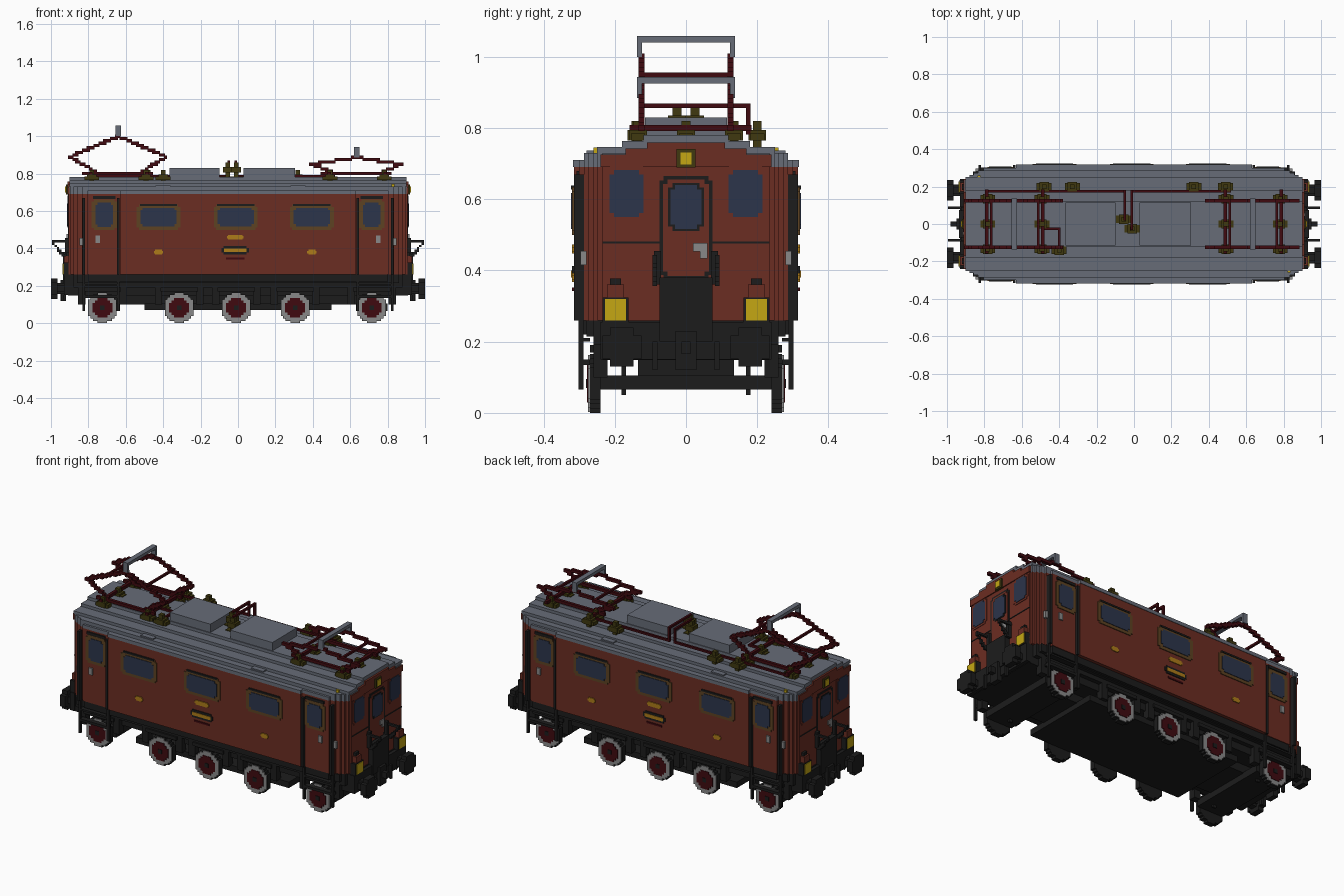
import bpy
import bmesh
from math import sqrt
from mathutils import Matrix, Vector

STEP = .0125        # block size
END = .905          # cab end wall
SIDE = .315         # middle side wall
DOOR_SIDE = .3      # recessed wall at the cab doors
SILL, EAVES = .26, .69
ENDS = (-1, 1)

if "Cube" in bpy.data.objects:
    bpy.data.objects.remove(bpy.data.objects["Cube"], do_unlink=True)


def material(name, *rgb):
    mat = bpy.data.materials.new(name)
    mat.use_nodes = True
    mat.diffuse_color = (*rgb, 1)
    shader = next(node for node in mat.node_tree.nodes if node.type == "BSDF_PRINCIPLED")
    shader.inputs["Base Color"].default_value = (*rgb, 1)
    shader.inputs["Roughness"].default_value = .8
    return mat


BROWN = material("red brown paint", .148, .026, .016)
GREY = material("roof grey", .135, .15, .185)
BLACK = material("frame black", .012, .012, .012)
GLASS = material("window blue", .025, .035, .07)
RED = material("dark red", .05, .003, .005)
OLIVE = material("insulator olive", .05, .04, .005)
STEEL = material("light steel", .25, .25, .25)
YELLOW = material("lamp yellow", .56, .39, .007)
TRIM = material("window trim", .11, .055, .016)
GOLD = material("plate gold", .42, .2, .01)


def finish(name, mat, bm):
    mesh = bpy.data.meshes.new(name)
    bm.to_mesh(mesh)
    bm.free()
    mesh.materials.append(mat)
    bpy.context.collection.objects.link(bpy.data.objects.new(name, mesh))


def span(value):
    """A single number means a range centred on zero."""
    return value if isinstance(value, tuple) else (-value, value)


def around(centre, half):
    return (centre - half, centre + half)


def join(name, mat, blocks, mirror=""):
    """One object from blocks given as x, y and z ranges, mirrored where asked."""
    bm = bmesh.new()
    for flip_x in ENDS if "x" in mirror else ENDS[1:]:
        for flip_y in ENDS if "y" in mirror else ENDS[1:]:
            for block_ranges in blocks:
                low, high = (Vector(corner) for corner in zip(*map(span, block_ranges)))
                middle = (low + high) / 2
                middle.x *= flip_x
                middle.y *= flip_y
                place = Matrix.Translation(middle) @ Matrix.Diagonal((*(high - low), 1))
                bmesh.ops.create_cube(bm, size=1, matrix=place)
    finish(name, mat, bm)


def block(name, mat, x, y, z, mirror=""):
    join(name, mat, [(x, y, z)], mirror)


def stair_prism(name, mat, steps, bottom, top):
    """Prism whose four plan corners are cut in steps of half length and half width."""
    quarter = []
    for (x, y), following in zip(steps, steps[1:] + [None]):
        quarter.append((x, y))
        if following:
            quarter.append((following[0], y))
    half = quarter + [(-x, y) for x, y in reversed(quarter)]
    bm = bmesh.new()
    base = bm.faces.new([bm.verts.new((x, y, bottom)) for x, y in half + [(-x, -y) for x, y in half]])
    grown = bmesh.ops.extrude_face_region(bm, geom=[base])["geom"]
    moved = [item for item in grown if isinstance(item, bmesh.types.BMVert)]
    bmesh.ops.translate(bm, vec=(0, 0, top - bottom), verts=moved)
    bmesh.ops.recalc_face_normals(bm, faces=bm.faces)
    finish(name, mat, bm)


def disc(x, z, radius, y):
    """Rows of blocks forming a stepped disc that faces sideways."""
    rows = round(2 * radius / STEP)
    height = 2 * radius / rows
    blocks = []
    for row in range(rows):
        rise = height * (row + .5) - radius
        width = max(height, round(sqrt(radius ** 2 - rise ** 2) / height) * height)
        blocks.append((around(x, width), y, around(z + rise, height / 2)))
    return blocks


def trail(*points, thick=STEP):
    """Blocks following a path, snapped to the grid."""
    cells = set()
    for start, stop in zip(map(Vector, points), map(Vector, points[1:])):
        count = max(1, int((stop - start).length / STEP * 1.5))
        for i in range(count + 1):
            cells.add(tuple(round(c / STEP) for c in start.lerp(stop, i / count)))
    return [tuple(around(c * STEP, thick / 2) for c in cell) for cell in sorted(cells)]


def side_panel(x, z, width, height, wall, lift):
    """Thin plate on a side wall with notched corners."""
    depth = (wall - .001, wall + lift)
    w, h, notch = width / 2, height / 2, min(STEP, height / 4)
    return [(around(x, w), depth, around(z, h - notch)), (around(x, w - notch), depth, around(z, h))]


def end_panel(y, z, width, height, lift):
    return [(depth, across, up) for across, depth, up in side_panel(y, z, width, height, END, lift)]


# Body shell and stepped roof
corner = [(END - .1 * (i / 5) ** 1.5, .235 + .013 * i) for i in range(6)]
stair_prism("body", BROWN, corner + [(.63, SIDE)], SILL, EAVES)
stair_prism("roof_edge", GREY, corner + [(.63, SIDE + .003)], EAVES, .71)
stair_prism("roof_lower", GREY, corner[:-1], .71, .73)
height = .73
for name, width in ("lower", .25), ("middle", .18), ("upper", .12):
    block("roof_step_" + name, GREY, x=.9, y=width, z=(height, height + .017))
    block("end_gable_" + name, BROWN, x=(.9, END + .006), y=width - .01, z=(EAVES, height - .005), mirror="x")
    height += .017
block("roof_housing_long", GREY, x=(-.365, -.1), y=.115, z=(.77, .83))
block("roof_housing_short", GREY, x=(.03, .305), y=.115, z=(.77, .83))
join("roof_hatches", GREY, [(around(x, .04), (.25, .28), (.73, .737)) for x in (-.4, .32)], "y")

# Side windows and cab doors
windows = (-.425, -.012, .395)
for name, mat, width, height, lift in (("frames", TRIM, .235, .135, .005), ("panes", GLASS, .195, .1, .008)):
    join("window_" + name, mat, [b for x in windows for b in side_panel(x, .567, width, height, SIDE, lift)], "y")
    join("cab_door_" + name, mat, side_panel(.715, .58, width - .1, height + .03, DOOR_SIDE, lift), "xy")
join("window_hoods", BLACK, [(around(x, .1), (SIDE, SIDE + .008), (.628, .638)) for x in windows], "y")
for name, x in ("inner", .64), ("outer", .825):
    block(name + "_door_rail", BLACK, x=around(x, .007), y=(.285, SIDE), z=(SILL, .67), mirror="xy")
    block(name + "_step_hanger", BLACK, x=around(x, .007), y=(.288, .302), z=(.065, SILL), mirror="xy")
block("cab_door_hood", BLACK, x=around(.715, .06), y=(DOOR_SIDE, .308), z=(.665, .68), mirror="xy")
block("cab_door_handles", STEEL, x=around(.75, .012), y=(DOOR_SIDE, .308), z=(.43, .47), mirror="xy")
block("corner_handles", STEEL, x=around(.84, .008), y=(.28, .296), z=(.415, .455), mirror="xy")

# Side plates
plate_x = -.015
join("number_plate_border", BLACK, side_panel(plate_x, .39, .145, .045, SIDE, .005), "y")
block("number_plate", GOLD, x=around(plate_x, .06), y=(SIDE, SIDE + .008), z=around(.39, .01), mirror="y")
join("upper_plate", GOLD, side_panel(plate_x, .46, .09, .026, SIDE, .005), "y")
join("emblems", GOLD, [b for x in windows[::2] for b in side_panel(x, .38, .05, .026, SIDE, .005)], "y")
block("lower_stripe", RED, x=around(plate_x, .05), y=(SIDE, SIDE + .005), z=around(.347, .005), mirror="y")

# Cab end windows and door, each layer a little prouder
for name, mat, inset, lift in (("border", BROWN, 0, .003), ("pane", GLASS, .022, .006)):
    join("end_window_" + name, mat, end_panel(.167, .616, .118 - inset, .155 - inset, lift), "xy")
for name, mat, z, width, height, lift in (
        ("border", BLACK, .52, .15, .29, .003), ("panel", BROWN, .52, .13, .27, .005),
        ("window_edge", BLACK, .578, .1, .135, .007), ("window", GLASS, .578, .088, .123, .009)):
    join("end_door_" + name, mat, end_panel(0, z, width, height, lift), "x")
for turn in ENDS:
    for name, across, z in ("lever", .04, .465), ("latch", .05, .445):
        block("end_door_" + name, STEEL, x=around(turn * (END + .005), .006),
              y=around(turn * across, .06 - across), z=around(z, .012))
    block("marker_lamp", YELLOW, x=around(turn * .83, .008), y=around(turn * -.252, .008), z=(.71, .745))
block("end_seam", BLACK, x=(.9, END + .003), y=(.075, .235), z=(.476, .481), mirror="xy")

# Lamps
lamp_y = .198
block("headlamps", YELLOW, x=(.92, .938), y=around(lamp_y, .03), z=(SILL, .32), mirror="xy")
block("headlamp_cases", BLACK, x=(.9, .934), y=around(lamp_y, .037), z=(.255, .324), mirror="xy")
block("headlamp_hoods", BROWN, x=(.9, .93), y=around(lamp_y, .024), z=(.32, .36), mirror="xy")
block("headlamp_caps", BLACK, x=(.9, .92), y=around(lamp_y, .016), z=(.36, .378), mirror="xy")
block("top_lamp_housing", OLIVE, x=(.9, .92), y=.026, z=around(.715, .026), mirror="x")
block("top_lamp", YELLOW, x=(.9, .924), y=.016, z=around(.715, .017), mirror="x")

# Chassis
block("main_frame", BLACK, x=.91, y=.235, z=(.148, SILL))
block("frame_flange", BLACK, x=.88, y=SILL, z=(.19, SILL))
block("sill_beam", BLACK, x=.8, y=.296, z=(.22, SILL))
block("sill_ends", BLACK, x=.86, y=.28, z=(.215, SILL))
block("floor_pan", BLACK, x=.5, y=.24, z=(.07, .105))
block("drive_gear", BLACK, x=.72, y=.135, z=(.1, .15))
block("end_floor_beams", BLACK, x=(.63, .8), y=.24, z=(.065, .105), mirror="x")
block("brake_posts", BLACK, x=around(.69, .01), y=around(.175, .006), z=(.05, .15), mirror="xy")
block("lower_cab_step", BLACK, x=(.64, .83), y=(.27, .302), z=(.135, .15), mirror="xy")
block("upper_cab_step", BLACK, x=(.64, .83), y=(.27, .302), z=(.2, .21), mirror="xy")

# Couplings, buffers and gangways
block("buffer_beam", BLACK, x=(.9, .93), y=.24, z=(.15, .255), mirror="x")
block("gangway", BLACK, x=(.9, .935), y=.075, z=(.2, .38), mirror="x")
block("gangway_posts", BLACK, x=(.9, .925), y=(.07, .09), z=(.36, .455), mirror="xy")
block("coupling_plate", BLACK, x=(.92, .95), y=.03, z=(.12, .23), mirror="x")
block("coupling_hook", BLACK, x=(.93, .98), y=STEP, z=(.165, .2), mirror="x")
block("brake_hoses", BLACK, x=(.93, .945), y=around(.087, .007), z=(.12, .2), mirror="xy")
for name, radius, x in ("stem", .03, (.925, .97)), ("head", .055, (.965, 1)):
    for wide, tall in (radius, radius * .6), (radius * .6, radius):
        block("buffer_" + name, BLACK, x=x, y=around(.18, wide), z=around(.185, tall), mirror="xy")
rail_y, rail_z, rail_end = .085, .44, 1 - STEP
join("end_handrails", BLACK, trail(
    (.91, rail_y, rail_z), (rail_end, rail_y, rail_z), (rail_end, rail_y, rail_z - .02), (.93, rail_y, .36)), "xy")

# Wheels in layers, with springs and hangers above
wheels = (-.725, -.315, -.01, .305, .715)
for name, mat, radius, inner, outer in (
        ("tyres", BLACK, .0825, .24, .27), ("rims", STEEL, .08, .265, .275),
        ("centres", RED, .053, .27, .278), ("caps", BLACK, .012, .272, .281)):
    join("wheel_" + name, mat, [b for x in wheels for b in disc(x, .0825, radius, (inner, outer))], "y")
join("springs", BLACK, [(around(x, .1), (.24, .27), (.17, .19)) for x in wheels], "y")
join("spring_hangers", BLACK, [(around(x + s * .11, .02), (.22, SILL), (.1, .2)) for x in wheels for s in ENDS], "y")


# Pantographs: stepped diamond arms on both sides with cross bars
def pantograph(name, x, elbow, apex, reach):
    half, base, tube = .13, .8, STEP * 1.4
    middle = (elbow + apex) / 2
    arms = []
    for y in (-half, half):
        arms += trail((x - .18, y, base), (x + .18, y, base), thick=tube)
        for s in ENDS:
            arms += trail((x + s * .11, y, base), (x + s * reach, y, elbow), (x, y, apex), thick=tube)
    for s in ENDS:
        arms += trail((x + s * .15, -.15, base), (x + s * .15, .17, base), thick=tube)
        arms += trail((x + s * reach / 2, -half, middle), (x + s * reach / 2, half, middle))
    join(name + "_arms", RED, arms)
    block(name + "_collector", GREY, x=around(x, .015), y=half, z=(apex + .04, apex + .058))
    block(name + "_horns", GREY, x=around(x, .015), y=around(half, .007), z=(apex, apex + .058), mirror="y")


pantograph("raised_pantograph", -.64, elbow=.89, apex=1, reach=.255)
pantograph("lowered_pantograph", .635, elbow=.85, apex=.885, reach=.245)

# Roof wiring and insulators
bus_y, low, high = .175, .79, .86
wires = trail((-.49, -.02, low), (-.4, -.03, low), (-.4, -.14, low))
for start, stop, drop in (-.79, -.055, .02), (.51, -.01, -.03):
    wires += trail((start, bus_y, low), (stop, bus_y, low), (stop, bus_y, high), (stop, drop, high))
join("busbars", RED, wires)
spots = [(s * .637 + e * .145, y, .82) for s in ENDS for e in ENDS for y in (-.135, 0, .135)]
spots += [(x, .2, .82) for x in (-.48, -.33, .32, .49)]
spots += [(-.4, -.14, .82), (-.055, .025, high), (-.01, -.025, high)]
join("insulator_posts", OLIVE, [(around(x, STEP), around(y, STEP), (.73, top)) for x, y, top in spots])
join("insulator_collars", OLIVE, [(around(x, .025), around(y, .025), around(top - .04, .015)) for x, y, top in spots])
join("insulator_feet", OLIVE, [(around(x, .04), around(y, .02), around(.775, .01)) for x, y, top in spots])
